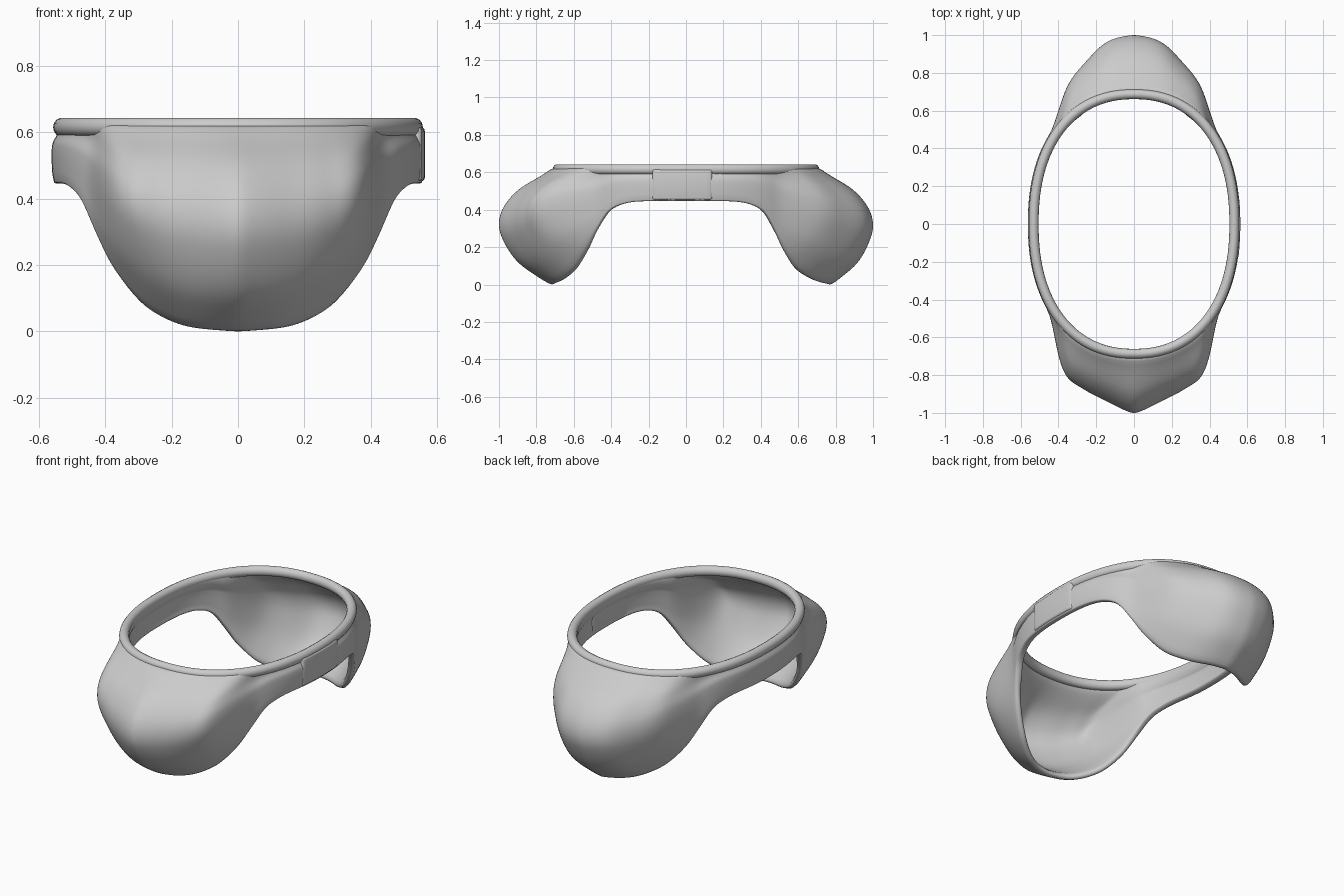
import bpy, bmesh, math

if "Cube" in bpy.data.objects:
    bpy.data.objects.remove(bpy.data.objects["Cube"])

TOP = 0.632
RX, RY = 0.557, 0.713      # outer belt radii
POW = 2 / 2.25             # slightly squarer than an ellipse


def curve(pts, t):
    """Catmull-Rom interpolation through (key, value) pairs."""
    if t <= pts[0][0]:
        return pts[0][1]
    n = len(pts)
    for i in range(n - 1):
        (t0, a), (t1, b) = pts[i], pts[i + 1]
        if t <= t1:
            h = t1 - t0
            p, q = pts[max(i - 1, 0)], pts[min(i + 2, n - 1)]
            m0 = (b - p[1]) / (t1 - p[0]) * h
            m1 = (q[1] - a) / (q[0] - t0) * h
            u = (t - t0) / h
            return ((2*u**3 - 3*u*u + 1) * a + (u**3 - 2*u*u + u) * m0
                    + (3*u*u - 2*u**3) * b + (u**3 - u*u) * m1)
    return pts[-1][1]


def unit(i, n):
    """Point i of n on the unit superellipse."""
    a = 2 * math.pi * i / n
    c, d = math.cos(a), math.sin(a)
    return math.copysign(abs(c)**POW, c), math.copysign(abs(d)**POW, d)


# lower hem height and its inward pull against |x|
HEM = [(0, -.012), (.15, .003), (.23, .032), (.30, .08), (.38, .182), (.43, .285),
       (.475, .39), (.51, .43), (.535, .442), (.56, .442)]
PULL = [(0, 0), (.1, .005), (.2, .025), (.3, .042), (.38, .034), (.43, .015), (.48, 0), (.6, 0)]
# outward bulge of the pouches against |x|
FRONT = [(0, .287), (.15, .237), (.27, .228), (.36, .225), (.40, .155), (.425, .05), (.45, 0), (.6, 0)]
BACK = [(0, .28), (.15, .26), (.25, .207), (.35, .148), (.40, .058), (.425, .012), (.45, 0), (.6, 0)]
# bulge share and belt relief from the top (0) to the hem (1)
BULGE = [(0, 0), (.06, .18), (.18, .66), (.3, .88), (.44, 1), (.58, .96), (.8, .65), (.93, .25), (1, 0)]
RELIEF = [(0, -.008), (.18, -.013), (.36, .003), (.8, .003), (1, -.004)]


def finish(obj):
    bpy.ops.object.select_all(action='DESELECT')
    obj.select_set(True)
    bpy.context.view_layer.objects.active = obj
    bpy.ops.object.shade_smooth()


def new_object(name, bm):
    me = bpy.data.meshes.new(name)
    bm.to_mesh(me)
    bm.free()
    obj = bpy.data.objects.new(name, me)
    bpy.context.collection.objects.link(obj)
    return obj


def loft(name, rings, closed):
    """Skin rings of points; each ring wraps round on itself."""
    bm = bmesh.new()
    rows = [[bm.verts.new(p) for p in r] for r in rings]
    m, n = len(rows), len(rows[0])
    for j in range(m if closed else m - 1):
        a, b = rows[j], rows[(j + 1) % m]
        for i in range(n):
            k = (i + 1) % n
            bm.faces.new((b[i], b[k], a[k], a[i]))
    if closed:
        bmesh.ops.recalc_face_normals(bm, faces=bm.faces)
    return new_object(name, bm)


# belt with front and back pouches
N, M = 128, 18
rings = []
for j in range(M + 1):
    s = j / M
    ring = []
    for i in range(N):
        c, d = unit(i, N)
        ax = abs(RX * c)
        zb = curve(HEM, ax)
        off = curve(RELIEF, s)
        push = curve(BACK if d > 0 else FRONT, ax) * curve(BULGE, s)
        push -= curve(PULL, ax) * s * s
        if d > 0:
            push += .06 * s**4 * max(0, 1 - ax / .3)
        ring.append(((RX + off) * c, (RY + off) * d + math.copysign(push, d) * (1 if push else 0)
                     if push >= 0 else (RY + off) * d + push * math.copysign(1, d),
                     TOP + (zb - TOP) * s))
    rings.append(ring)
shell = loft("belt_and_pouches", rings, False)
sol = shell.modifiers.new("thickness", 'SOLIDIFY')
sol.thickness, sol.offset = 0.038, -1
sub = shell.modifiers.new("round", 'SUBSURF')
sub.levels = sub.render_levels = 1
finish(shell)

# rounded waist rim, dipping slightly at front and back
R, K = 0.026, 14
rim_rings = []
for k in range(K):
    b = 2 * math.pi * k / K
    rr, zz = R * math.cos(b), 0.615 + 1.1 * R * math.sin(b)
    ring = []
    for i in range(N):
        c, d = unit(i, N)
        ring.append(((.531 + rr) * c, (.687 + rr) * d, zz))
    rim_rings.append(ring)
finish(loft("waist_rim", rim_rings, True))

# clasp plate wrapped on the right side of the belt
bm = bmesh.new()
cols = []
for i in range(11):
    y = -.18 + .32 * i / 10
    x = .563 * math.sqrt(1 - (y / .95)**2)
    cols.append([bm.verts.new(p) for p in
                 ((x, y, .452), (x, y, .615), (x - .045, y, .615), (x - .045, y, .452))])
for a, b in zip(cols, cols[1:]):
    for k in range(4):
        bm.faces.new((a[k], b[k], b[(k + 1) % 4], a[(k + 1) % 4]))
bm.faces.new(cols[0])
bm.faces.new(cols[-1][::-1])
bmesh.ops.recalc_face_normals(bm, faces=bm.faces)
clasp = new_object("clasp", bm)
bev = clasp.modifiers.new("soft_edges", 'BEVEL')
bev.width, bev.segments, bev.limit_method = .012, 3, 'ANGLE'
finish(clasp)
